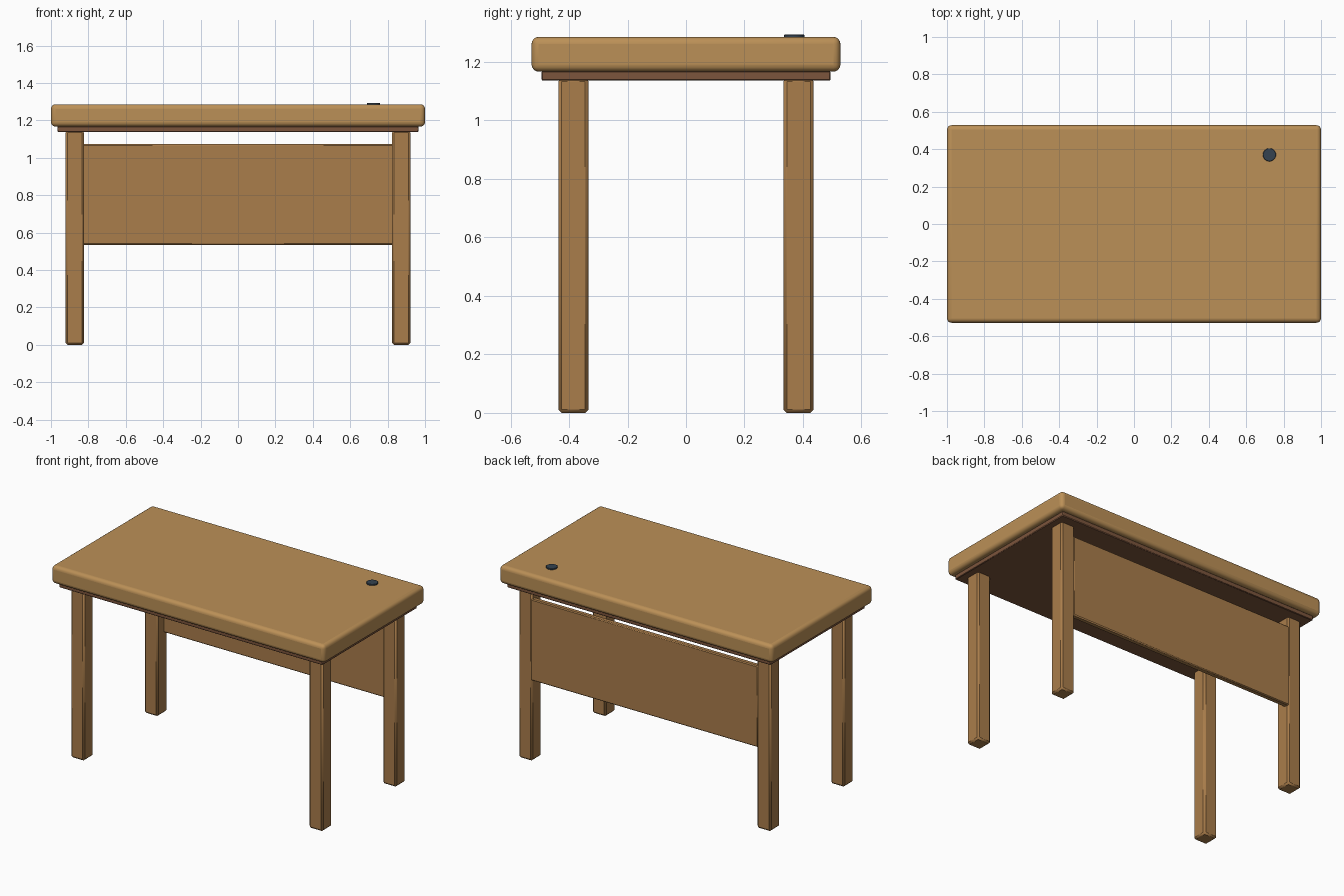
import bpy
from math import radians

if "Cube" in bpy.data.objects:
    bpy.data.objects.remove(bpy.data.objects["Cube"])


def material(name, rgb):
    m = bpy.data.materials.new(name)
    m.diffuse_color = (*rgb, 1)
    m.use_nodes = True
    m.node_tree.nodes["Principled BSDF"].inputs["Base Color"].default_value = m.diffuse_color
    return m


top_wood = material("top_wood", (0.50, 0.28, 0.095))
leg_wood = material("leg_wood", (0.40, 0.205, 0.07))
dark_wood = material("dark_wood", (0.20, 0.09, 0.045))
slate = material("slate", (0.035, 0.055, 0.08))


def finish(ob, name, mat, bevel, segments):
    ob.name = name
    ob.data.materials.append(mat)
    bpy.ops.object.transform_apply(location=False, rotation=False, scale=True)
    mod = ob.modifiers.new("edge_bevel", 'BEVEL')
    mod.width, mod.segments = bevel, segments
    mod.limit_method = 'ANGLE'
    bpy.ops.object.shade_smooth_by_angle(angle=radians(35))
    return ob


def box(name, lo, hi, mat, bevel, segments=1):
    bpy.ops.mesh.primitive_cube_add(size=1, location=[(a + b) / 2 for a, b in zip(lo, hi)])
    ob = bpy.context.object
    ob.scale = [b - a for a, b in zip(lo, hi)]
    return finish(ob, name, mat, bevel, segments)


# Rounded table top and the recessed trim board under it
box("desk_top", (-1, -0.528, 1.167), (1, 0.528, 1.286), top_wood, 0.024, 4)
box("under_trim", (-0.965, -0.495, 1.137), (0.965, 0.495, 1.169), dark_wood, 0.004)

# Four chamfered legs
for sx, side in ((-1, "left"), (1, "right")):
    for sy, end in ((-1, "front"), (1, "back")):
        x, y = sx * 0.873, sy * 0.385
        box(f"{end}_{side}_leg", (x - 0.05, y - 0.051, 0), (x + 0.05, y + 0.051, 1.145),
            leg_wood, 0.011)

# Modesty panel flush with the back of the legs
box("back_panel", (-0.832, 0.4, 0.535), (0.832, 0.436, 1.073), leg_wood, 0.006)

# Cable grommet
bpy.ops.mesh.primitive_cylinder_add(vertices=32, radius=0.035, depth=0.02,
                                    location=(0.724, 0.37, 1.284))
finish(bpy.context.object, "cable_grommet", slate, 0.002, 1)
